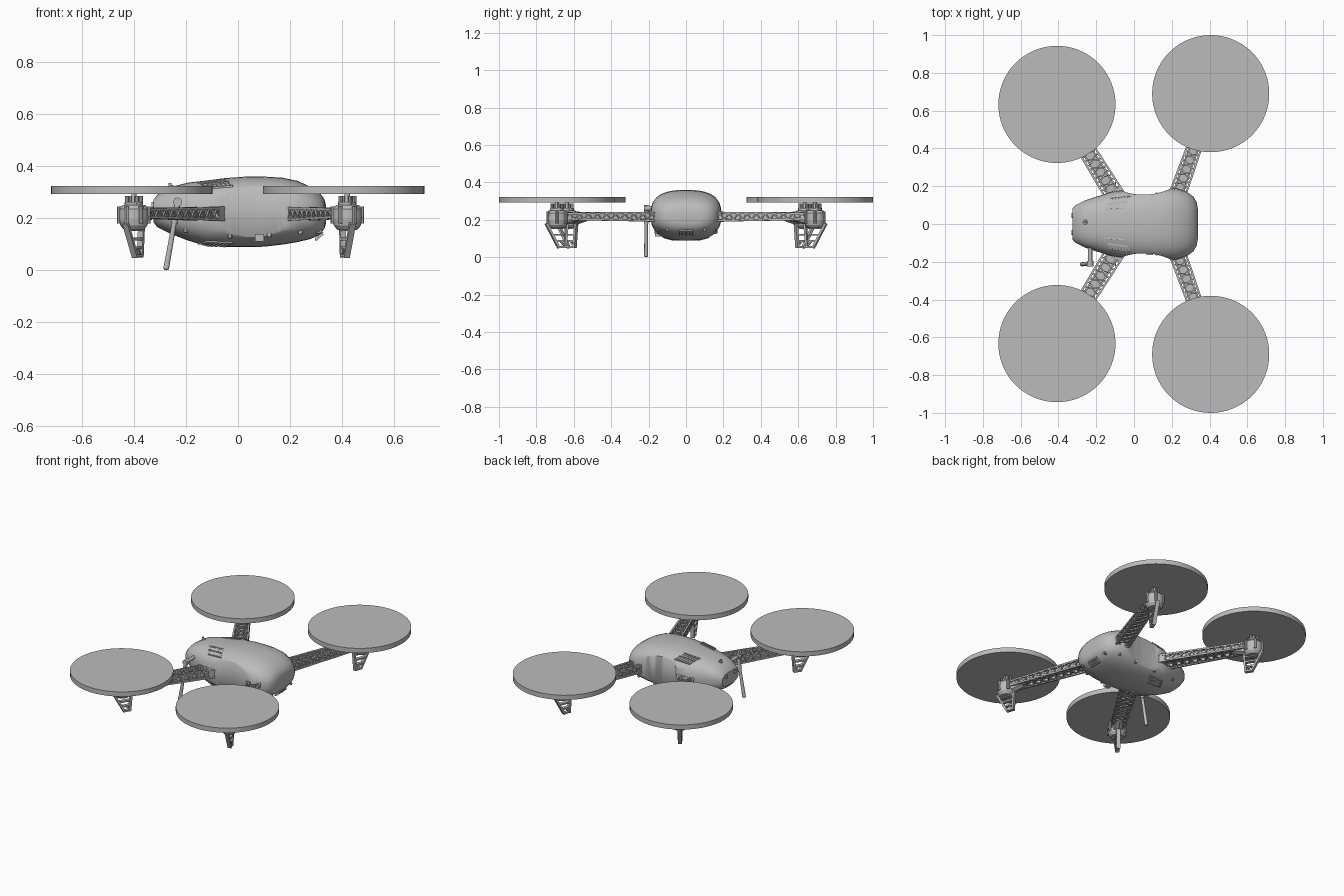
import bpy, bmesh, math
from mathutils import Vector, Matrix

if "Cube" in bpy.data.objects:
    bpy.data.objects.remove(bpy.data.objects["Cube"], do_unlink=True)

grey = bpy.data.materials.new("plain_grey")
grey.use_nodes = True
grey.diffuse_color = (0.5, 0.5, 0.5, 1)
grey.node_tree.nodes["Principled BSDF"].inputs["Base Color"].default_value = (0.5, 0.5, 0.5, 1)
UP = Vector((0, 0, 1))


def finish(bm, name, angle=30):
    mesh = bpy.data.meshes.new(name)
    bmesh.ops.recalc_face_normals(bm, faces=bm.faces)
    bm.to_mesh(mesh)
    bm.free()
    mesh.materials.append(grey)
    ob = bpy.data.objects.new(name, mesh)
    bpy.context.collection.objects.link(ob)
    bpy.ops.object.select_all(action='DESELECT')
    ob.select_set(True)
    bpy.context.view_layer.objects.active = ob
    bpy.ops.object.shade_smooth_by_angle(angle=math.radians(angle))
    return ob


def bar(bm, p, q, width, height, up=UP):
    """Box beam from p to q."""
    p, q = Vector(p), Vector(q)
    d = (q - p).normalized()
    side = up.cross(d).normalized()
    rot = Matrix((d, side, d.cross(side))).transposed().to_4x4()
    size = Matrix.Diagonal(((q - p).length, width, height, 1))
    bmesh.ops.create_cube(bm, size=1, matrix=Matrix.Translation((p + q) / 2) @ rot @ size)


def rod(bm, p, q, r1, r2=None, seg=16):
    """Round bar or cone from p to q."""
    p, q = Vector(p), Vector(q)
    rot = (q - p).to_track_quat('Z', 'Y').to_matrix().to_4x4()
    bmesh.ops.create_cone(bm, cap_ends=True, segments=seg, radius1=r1,
                          radius2=r1 if r2 is None else r2, depth=(q - p).length,
                          matrix=Matrix.Translation((p + q) / 2) @ rot)


# Hull stations: x, half width, bottom, top
HULL = [(-.325, .085, .185, .27), (-.31, .1, .165, .29), (-.26, .125, .14, .32),
        (-.19, .148, .113, .337), (-.12, .17, .092, .345), (-.05, .182, .089, .354),
        (.03, .189, .088, .36), (.1, .192, .09, .36), (.17, .192, .098, .356),
        (.23, .187, .108, .343), (.28, .17, .12, .32), (.315, .145, .137, .297),
        (.332, .115, .16, .272), (.338, .08, .18, .25)]


def hull_point(x, t, grow=0.0):
    """Point on the hull at length x and angle t round the section."""
    for a, b in zip(HULL, HULL[1:]):
        if x <= b[0]:
            break
    f = (x - a[0]) / (b[0] - a[0])
    w, lo, hi = (a[i] + (b[i] - a[i]) * f for i in (1, 2, 3))
    c, s = math.cos(t), math.sin(t)
    y = math.copysign(abs(c) ** .77, c) * (w + grow)
    z = (lo + hi) / 2 + math.copysign(abs(s) ** .77, s) * ((hi - lo) / 2 + grow)
    return Vector((x, y, z))


# Hull loft
bm = bmesh.new()
SIDES = 40
rings = [[bm.verts.new(hull_point(s[0], math.tau * (i + .5) / SIDES)) for i in range(SIDES)] for s in HULL]
for a, b in zip(rings, rings[1:]):
    for i in range(SIDES):
        j = (i + 1) % SIDES
        bm.faces.new((a[i], a[j], b[j], b[i]))
bm.faces.new(rings[0])
bm.faces.new(rings[-1])
hull = finish(bm, "hull", 35)

# Concave waist on both sides
for s in (-1, 1):
    bm = bmesh.new()
    rod(bm, (.05, s * .49, -.2), (.05, s * .49, .7), .335, seg=96)
    cutter = finish(bm, "waist_cutter")
    cutter.hide_render = True
    cut = hull.modifiers.new("waist", 'BOOLEAN')
    cut.operation, cut.solver, cut.object = 'DIFFERENCE', 'EXACT', cutter
    bpy.context.view_layer.objects.active = hull
    bpy.ops.object.modifier_apply(modifier=cut.name)
    bpy.data.objects.remove(cutter, do_unlink=True)

# Louvred vents on the shoulders and the belly
for name, low, high, side in (("shoulder_vents", .75, 1.2, 1), ("belly_vents", .95, 1.3, -1)):
    bm = bmesh.new()
    for s in (-1, 1):
        for k in range(7):
            x = -.15 + k * .016
            t0, t1 = (side * (low if s > 0 else math.pi - low),
                      side * (high if s > 0 else math.pi - high))
            p, q = hull_point(x, t1, .001), hull_point(x + .03, t0, .001)
            bar(bm, p, q, .007, .008)
        for t in (low, (low + high) / 2, high):
            a = side * (t if s > 0 else math.pi - t)
            shift = .03 * (high - t) / (high - low)
            bar(bm, hull_point(-.155 + shift, a, .001), hull_point(-.05 + shift, a, .001), .006, .008)
    finish(bm, name)

# Tail grille, screw heads and side socket
bm = bmesh.new()
for k in range(6):
    y = -.035 + k * .014
    bar(bm, (.3, y, .118), (.325, y, .142), .006, .012)
for z, x in ((.142, .323), (.118, .3)):
    bar(bm, (x, -.04, z), (x, .04, z), .008, .008)
finish(bm, "tail_grille")
bm = bmesh.new()
for s in (-1, 1):
    for x in (-.2, -.03, .12, .24):
        p = hull_point(x, s * .9 - math.pi / 2)
        rod(bm, p - UP * .006, p + UP * .01, .008, seg=12)
    rod(bm, (.29, s * .1, .15), (.322, s * .1, .147), .008, seg=12)
finish(bm, "hull_screws")
bm = bmesh.new()
bar(bm, (.065, -.14, .125), (.1, -.14, .125), .05, .03)
finish(bm, "side_socket")

# Nose knob and front lamps
bm = bmesh.new()
rod(bm, (-.255, .01, .3), (-.26, .01, .325), .016, .012)
rod(bm, (-.26, .01, .32), (-.262, .01, .335), .006)
finish(bm, "nose_knob")
bm = bmesh.new()
for y in (-.045, .045):
    rod(bm, (-.3, y, .25), (-.332, y, .25), .012)
finish(bm, "nose_lamps")

# Antenna with its bracket
bm = bmesh.new()
rod(bm, (-.232, -.1, .262), (-.232, -.205, .262), .011)
rod(bm, (-.232, -.195, .262), (-.232, -.225, .262), .017)
rod(bm, (-.23, -.213, .275), (-.245, -.213, .18), .012)
rod(bm, (-.245, -.213, .18), (-.276, -.213, .005), .009, .011)
bmesh.ops.create_uvsphere(bm, u_segments=12, v_segments=8, radius=.011,
                          matrix=Matrix.Translation((-.276, -.213, .011)))
finish(bm, "antenna")


def build_rotor(label, root, pod, disc, w0, w1):
    root, pod = Vector((*root, 0)), Vector((*pod, 0))
    span = (pod - root).length
    d = (pod - root).normalized()
    n = UP.cross(d)

    def at(u, v, z):
        """Place by distance along the arm, sideways offset and height."""
        return root + d * u + n * v + UP * z

    # Truss arm
    bm = bmesh.new()
    end = span - .04
    for s in (-1, 1):
        for z0, z1 in ((.238, .234), (.194, .204)):
            bar(bm, at(-.05, s * w0 / 2, z0), at(end, s * w1 / 2, z1), .01, .01)
        bar(bm, at(-.05, s * w0 * .3, .216), at(end, s * w1 * .3, .219), .008, .03)
    bar(bm, at(-.05, 0, .216), at(end, 0, .219), w1 * .6, .008)
    cells = round(end / .052)
    step = end / cells
    for k in range(cells):
        u, f = (k + .5) * step, (k + .5) / cells
        half = (w0 + (w1 - w0) * f) / 2
        for z in (.237, .2):
            ring = [at(u + math.cos(a) * step * .45, math.sin(a) * half * .66, z)
                    for a in (i * math.tau / 6 for i in range(6))]
            for i in range(6):
                bar(bm, ring[i], ring[(i + 1) % 6], .007, .008)
            for s in (-1, 1):
                bar(bm, at(u - step / 2, s * half, z), at(u, s * half * .55, z), .006, .007)
                bar(bm, at(u, s * half * .55, z), at(u + step / 2, s * half, z), .006, .007)
        for s in (-1, 1):
            bar(bm, at(u - step / 2, s * half, .2), at(u, s * half, .235), .007, .007)
            bar(bm, at(u, s * half, .235), at(u + step / 2, s * half, .2), .007, .007)
    bar(bm, at(-.06, 0, .217), at(.01, 0, .217), w0 * 1.05, .056)
    finish(bm, label + "_arm")

    # Motor pod with a tapered neck
    bm = bmesh.new()
    profile = ((.155, .038), (.172, .052), (.195, .057), (.235, .056), (.25, .044))
    for (za, ra), (zb, rb) in zip(profile, profile[1:]):
        rod(bm, pod + UP * za, pod + UP * zb, ra, rb, 20)
    rod(bm, at(span - .12, 0, .216), at(span - .02, 0, .206), .024, .042, 8)
    for i in range(6):
        a = i * math.tau / 6
        r = Vector((math.cos(a), math.sin(a), 0)) * .055
        rod(bm, pod + r + UP * .18, pod + r + UP * .244, .009, seg=8)
    finish(bm, label + "_motor_pod")

    # Motor shaft and prongs
    bm = bmesh.new()
    rod(bm, pod + UP * .245, pod + UP * .295, .01)
    rod(bm, pod + UP * .25, pod + UP * .262, .036)
    for i in range(4):
        a = i * math.tau / 4 + .4
        r = Vector((math.cos(a), math.sin(a), 0)) * .029
        rod(bm, pod + r + UP * .25, pod + r + UP * .286, .008, seg=8)
    finish(bm, label + "_motor")

    # Open-framed landing leg
    bm = bmesh.new()

    def outer(z):
        return span + .05 - (.16 - z) * .55

    def inner(z):
        return span - .055 + (.16 - z) * .08
    bar(bm, at(inner(.18), 0, .18), at(inner(.05), 0, .05), .024, .012, n.cross(d) + d)
    bar(bm, at(outer(.18), 0, .18), at(outer(.05), 0, .05), .024, .012, n.cross(d) + d)
    for z in (.055, .087, .12, .155):
        bar(bm, at(inner(z), 0, z), at(outer(z), 0, z), .022, .01)
    bar(bm, at(inner(.055), 0, .055), at((inner(.087) + outer(.087)) / 2, 0, .087), .014, .008)
    finish(bm, label + "_leg")

    # Rotor disc
    bm = bmesh.new()
    rod(bm, (*disc, .292), (*disc, .323), .31, seg=72)
    finish(bm, label + "_rotor_disc")


# Four rotors, mirrored across the long axis
for s, side in ((-1, "front"), (1, "back")):
    build_rotor(side + "_right", (-.11, s * .165), (-.4, s * .635), (-.408, s * .633), .1, .075)
    build_rotor(side + "_left", (.235, s * .17), (.42, s * .69), (.406, s * .69), .085, .065)
